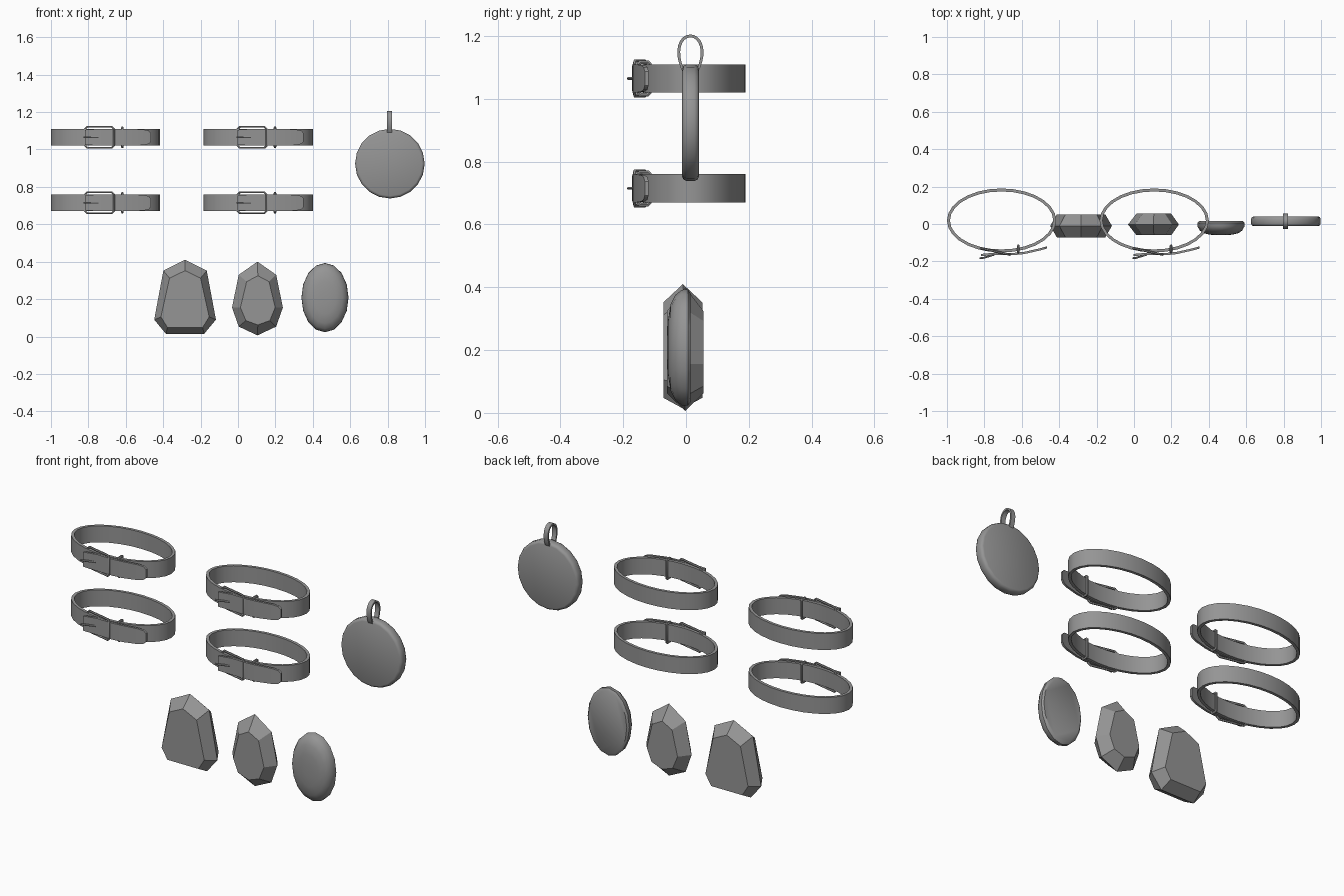
import bpy, bmesh
from math import sin, cos, pi, sqrt, radians

cube = bpy.data.objects.get("Cube")
if cube:
    bpy.data.objects.remove(cube, do_unlink=True)

GREY = 0.3
grey = bpy.data.materials.new("plain grey")
grey.use_nodes = True
grey.diffuse_color = (GREY, GREY, GREY, 1)
grey.node_tree.nodes["Principled BSDF"].inputs["Base Color"].default_value = (GREY, GREY, GREY, 1)


def loft(name, rings, closed=False, smooth=True):
    """Skin a list of equal-length rings; cap the ends unless closed."""
    bm = bmesh.new()
    loops = [[bm.verts.new(p) for p in ring] for ring in rings]
    pairs = list(zip(loops, loops[1:]))
    if closed:
        pairs.append((loops[-1], loops[0]))
    else:
        bm.faces.new(loops[0])
        bm.faces.new(loops[-1])
    n = len(loops[0])
    for a, b in pairs:
        for i in range(n):
            j = (i + 1) % n
            bm.faces.new((a[i], a[j], b[j], b[i]))
    bmesh.ops.recalc_face_normals(bm, faces=bm.faces)
    mesh = bpy.data.meshes.new(name)
    bm.to_mesh(mesh)
    bm.free()
    mesh.materials.append(grey)
    obj = bpy.data.objects.new(name, mesh)
    bpy.context.collection.objects.link(obj)
    if smooth:
        bpy.ops.object.select_all(action='DESELECT')
        obj.select_set(True)
        bpy.context.view_layer.objects.active = obj
        bpy.ops.object.shade_smooth_by_angle(angle=radians(40))
    return obj


def wire(name, points, radius, closed=True):
    """Round wire through the given points."""
    curve = bpy.data.curves.new(name, 'CURVE')
    curve.dimensions = '3D'
    curve.bevel_depth = radius
    curve.bevel_resolution = 1
    curve.use_fill_caps = True
    spline = curve.splines.new('POLY')
    spline.points.add(len(points) - 1)
    for sp, p in zip(spline.points, points):
        sp.co = (*p, 1)
    spline.use_cyclic_u = closed
    curve.materials.append(grey)
    obj = bpy.data.objects.new(name, curve)
    bpy.context.collection.objects.link(obj)
    bpy.ops.object.select_all(action='DESELECT')
    obj.select_set(True)
    bpy.context.view_layer.objects.active = obj
    bpy.ops.object.convert(target='MESH')
    bpy.ops.object.shade_smooth_by_angle(angle=radians(40))


def chamfered(a0, a1, b0, b1, c):
    """Rectangle outline with cut corners."""
    return [(a0 + c, b0), (a1 - c, b0), (a1, b0 + c), (a1, b1 - c),
            (a1 - c, b1), (a0 + c, b1), (a0, b1 - c), (a0, b0 + c)]


def collar(cx, cz, tag):
    # band
    rx, ry, cy, t, h, n = 0.292, 0.171, 0.019, 0.016, 0.045, 28
    rings = []
    for i in range(n):
        a = 2 * pi * i / n
        rings.append([(cx + (rx - d) * cos(a), cy + (ry - d) * sin(a), cz + z)
                      for d, z in ((0, -h), (0, h), (t, h), (t, -h))])
    loft("collar_band_" + tag, rings, closed=True)

    # overlapping strap end, lifting away from the band
    stations = [(-.11, -.166, .040), (-.03, -.159, .045), (.06, -.161, .045),
                (.12, -.155, .045), (.20, -.137, .042), (.23, -.129, .036), (.243, -.125, .022)]
    loft("strap_end_" + tag,
         [[(cx + x, y + s * .006, cz + v * k) for s, v in ((-1, -1), (-1, 1), (1, 1), (1, -1))]
          for x, y, k in stations])

    # slanted buckle frame
    frame = chamfered(-.11, .045, -.056, .056, .012)
    wire("buckle_frame_" + tag, [(cx + x, -.152 - .22 * (x + .01), cz + z) for x, z in frame], .006)

    # buckle pin
    wire("buckle_pin_" + tag, [(cx - .117, -.183, cz), (cx - .1, -.182, cz), (cx - .04, -.164, cz)],
         .005, closed=False)

    # keeper loop
    keeper = chamfered(-.151, -.116, -.052, .052, .006)
    wire("keeper_loop_" + tag, [(cx + .09, y, cz + z) for y, z in keeper], .007)


for side, cx in (("right", -.708), ("left", .108)):
    for level, cz in (("upper", 1.065), ("lower", .715)):
        collar(cx, cz, level + "_" + side)


def oval(cx, cz, rx, rz, y, n):
    return [(cx + rx * sin(2 * pi * i / n), y, cz + rz * cos(2 * pi * i / n)) for i in range(n)]


# round tag
loft("round_tag", [oval(.812, .924, r, r, y, 20) for r, y in
                   ((.172, -.012), (.181, -.008), (.186, .002), (.186, .027), (.181, .037), (.172, .041))])

# flat hanging ring, narrowing towards the tag
ring = []
for i in range(24):
    a = 2 * pi * i / 24
    taper = 1 + .2 * sin(a)
    ring.append([(.81 + w, .014 + (.041 - d) * taper * cos(a), 1.136 + (.069 - d) * sin(a))
                 for w, d in ((-.013, 0), (.013, 0), (.013, .009), (-.013, .009))])
loft("tag_ring", ring, closed=True)


def cut_gem(name, girdle, table, front, back):
    """Faceted stone: front table, wide girdle, back table."""
    mid = (front + back) / 2
    loft(name, [[(x, y, z) for x, z in outline] for outline, y in
                ((table, front), (girdle, mid), (table, back))], smooth=False)


def mirrored(cx, half, centre_bottom):
    """Mirror a right-hand outline that starts on the centre line."""
    inner = half[1:-1] if centre_bottom else half[1:]
    return [(cx + x, z) for x, z in half] + [(cx - x, z) for x, z in reversed(inner)]


# wide-bottomed gem
cut_gem("trapezoid_gem",
        mirrored(-.283, [(0, .41), (.116, .352), (.165, .09), (.102, .014)], False),
        mirrored(-.283, [(0, .352), (.083, .312), (.129, .105), (.094, .048)], False), -.072, .052)

# pear gem
cut_gem("pear_gem",
        mirrored(.104, [(0, .40), (.1, .33), (.136, .155), (.1, .053), (0, .006)], True),
        mirrored(.106, [(0, .325), (.06, .293), (.093, .155), (.064, .085), (0, .062)], True), -.06, .055)

# domed oval stone with flat back
dome = [(.117, .015), (.126, .006), (.125, -.014), (.114, -.034), (.094, -.049), (.06, -.057), (.025, -.06)]
loft("oval_stone", [oval(.465, .208, r, r * 1.47, y, 16) for r, y in dome])
